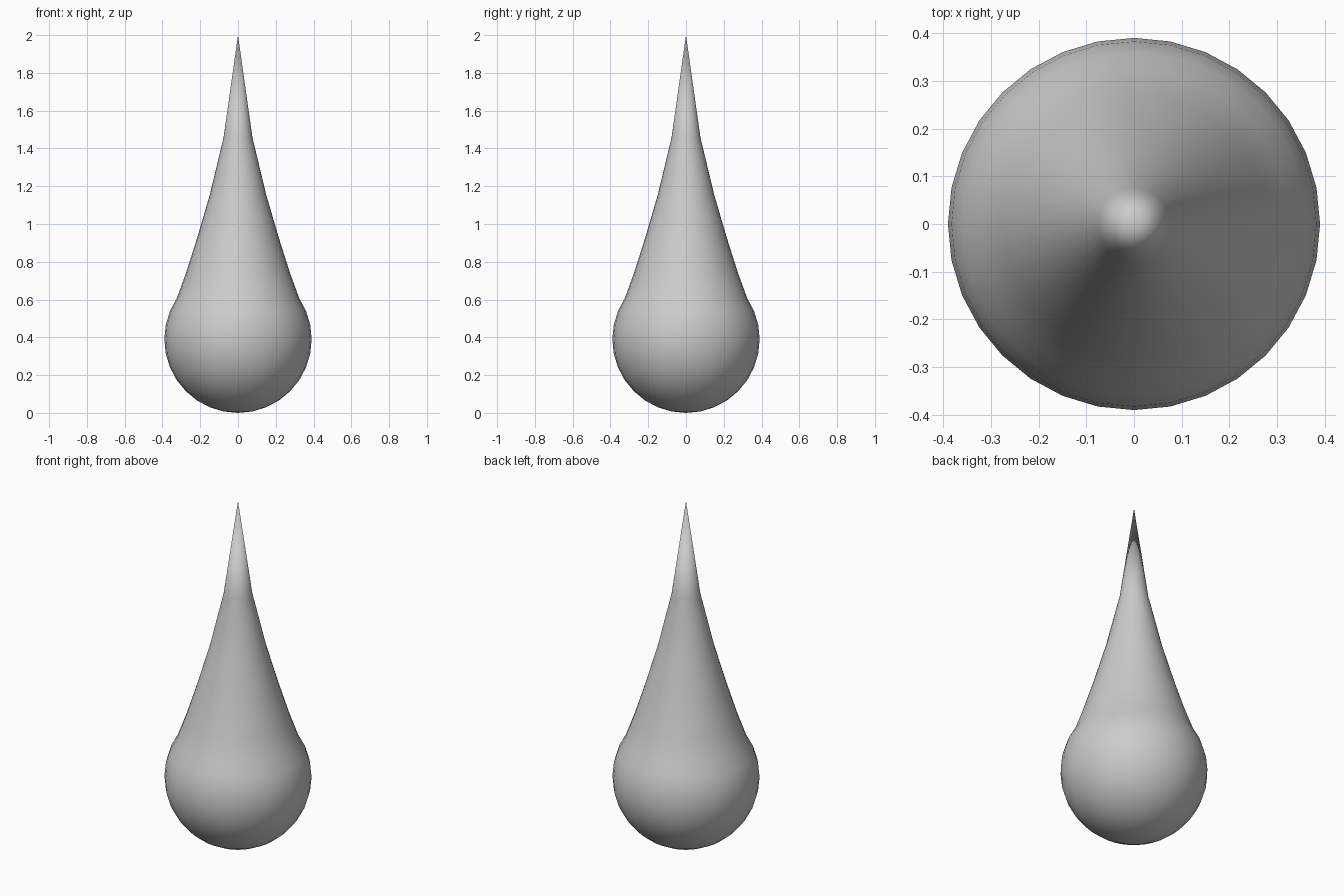
import bpy, math

if "Cube" in bpy.data.objects:
    bpy.data.objects.remove(bpy.data.objects["Cube"])

# Teardrop: a UV sphere whose upper rings are pulled up into a point
R = 0.39
BASE = 0.0
bpy.ops.mesh.primitive_uv_sphere_add(segments=32, ring_count=16, radius=R,
                                     location=(0, 0, 0))
drop = bpy.context.object
drop.name = "teardrop"

# New heights of the rings above the belly, counted up from the equator
raised = {4: 0.74, 5: 0.925, 6: 1.155, 7: 1.46, 8: 2.0}
for v in drop.data.vertices:
    ring = round(math.asin(max(-1, min(1, v.co.z / R))) / (math.pi / 16))
    v.co.z = raised.get(ring, v.co.z + R + BASE)

bpy.ops.object.shade_smooth()
